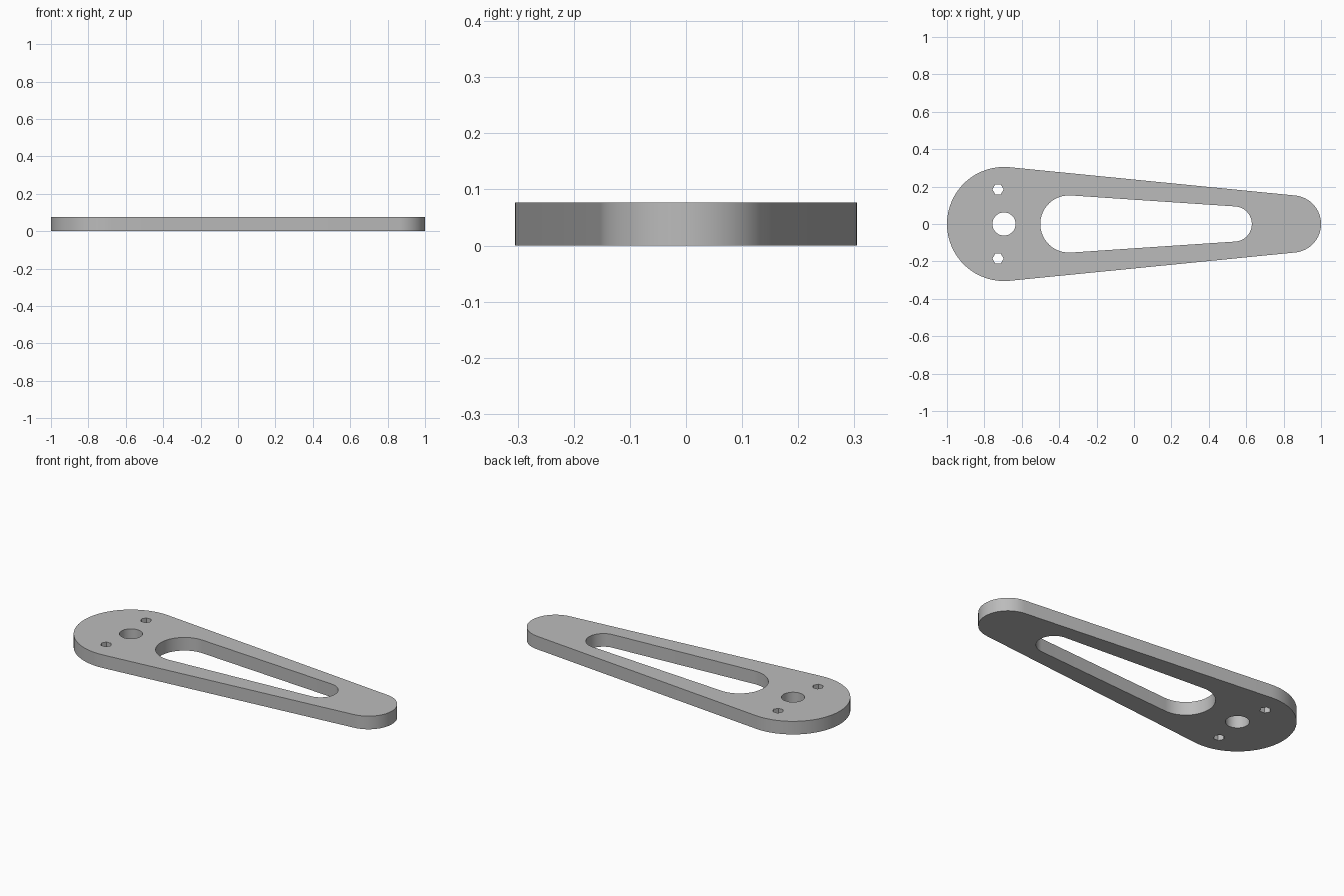
import bpy
import bmesh
from math import acos, cos, sin, pi, tau

THICKNESS = 0.077

cube = bpy.data.objects.get("Cube")
if cube:
    bpy.data.objects.remove(cube, do_unlink=True)


def arc(x, y, r, start, end, steps):
    return [(x + r * cos(start + (end - start) * i / steps),
             y + r * sin(start + (end - start) * i / steps)) for i in range(steps + 1)]


def circle(x, y, r, sides):
    return arc(x, y, r, 0, tau, sides)[:-1]


def tapered_slot(x1, r1, x2, r2, steps):
    """Two round ends joined by their common tangents."""
    a = acos((r1 - r2) / (x2 - x1))
    return arc(x2, 0, r2, -a, a, steps) + arc(x1, 0, r1, a, tau - a, steps)


# Outline, long window, pivot hole and two small pin holes
loops = [
    tapered_slot(-0.695, 0.305, 0.847, 0.153, 32),
    tapered_slot(-0.348, 0.153, 0.536, 0.094, 24),
    circle(-0.695, 0, 0.062, 32),
    circle(-0.727, 0.185, 0.03, 6),
    circle(-0.727, -0.185, 0.03, 6),
]

# Flat plate with the openings, then extruded to thickness
bm = bmesh.new()
edges = []
for loop in loops:
    verts = [bm.verts.new((x, y, 0)) for x, y in loop]
    edges += [bm.edges.new((v, verts[i - 1])) for i, v in enumerate(verts)]
bmesh.ops.triangle_fill(bm, edges=edges, use_beauty=True, normal=(0, 0, 1))
top = bmesh.ops.extrude_face_region(bm, geom=bm.faces[:], use_keep_orig=True)
bmesh.ops.translate(bm, vec=(0, 0, THICKNESS),
                    verts=[g for g in top["geom"] if isinstance(g, bmesh.types.BMVert)])
bmesh.ops.recalc_face_normals(bm, faces=bm.faces[:])

mesh = bpy.data.meshes.new("arm_plate")
bm.to_mesh(mesh)
bm.free()
plate = bpy.data.objects.new("arm_plate", mesh)
bpy.context.collection.objects.link(plate)

# Plain grey finish
grey = bpy.data.materials.new("plain_grey")
grey.use_nodes = True
colour = (0.5, 0.5, 0.5, 1)
grey.diffuse_color = colour
grey.node_tree.nodes["Principled BSDF"].inputs["Base Color"].default_value = colour
mesh.materials.append(grey)

# Smooth rounded walls, crisp rims
bpy.ops.object.select_all(action="DESELECT")
plate.select_set(True)
bpy.context.view_layer.objects.active = plate
bpy.ops.object.shade_smooth_by_angle(angle=pi / 6)
